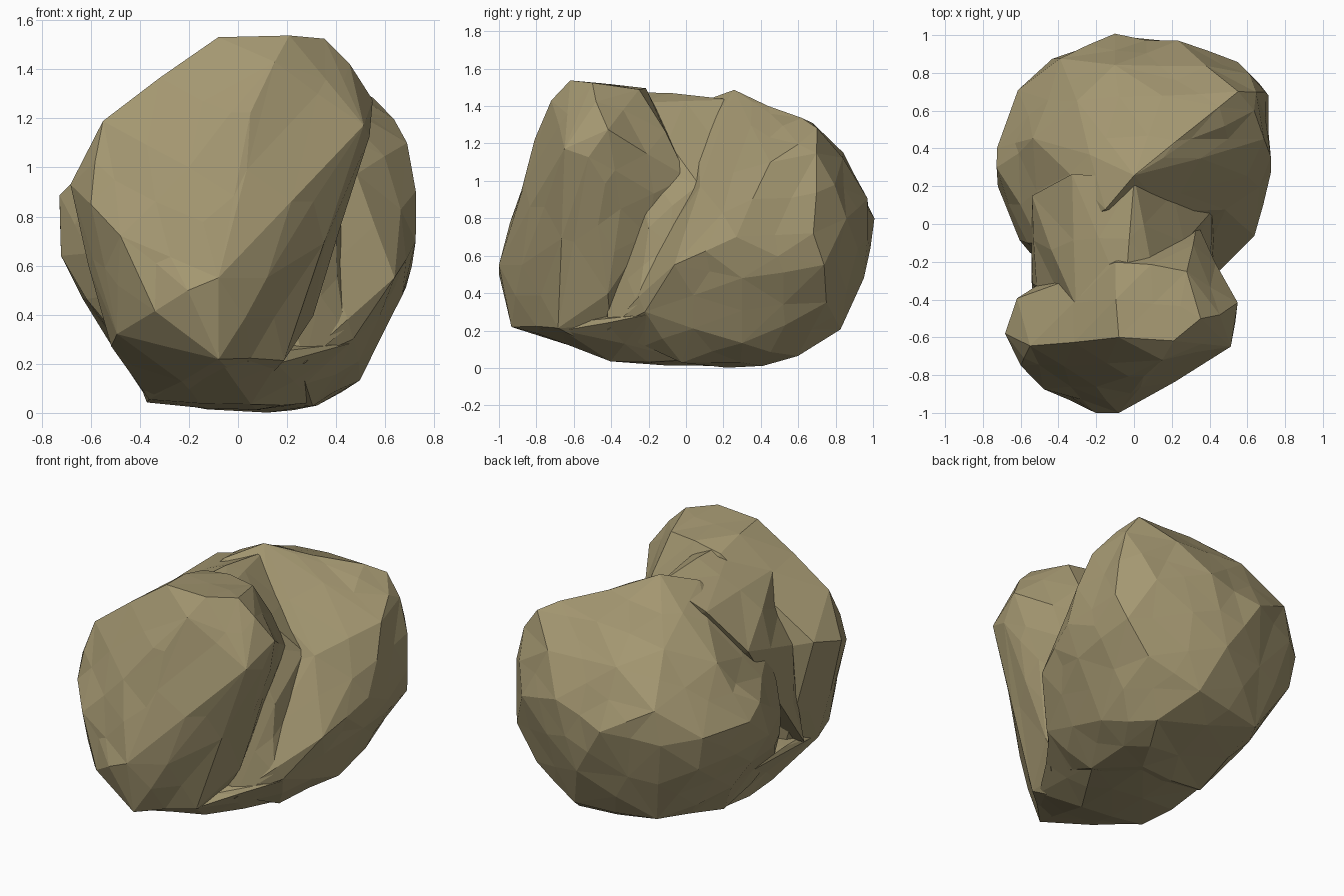
import bpy
import bmesh
import random
from mathutils import Vector

random.seed(4)

cube = bpy.data.objects.get("Cube")
if cube:
    bpy.data.objects.remove(cube, do_unlink=True)

# One dusty olive stone colour
stone = bpy.data.materials.new("olive_stone")
stone.use_nodes = True
stone_colour = (0.37, 0.31, 0.165, 1.0)
stone.diffuse_color = stone_colour
shader = next(n for n in stone.node_tree.nodes if n.type == "BSDF_PRINCIPLED")
shader.inputs["Base Color"].default_value = stone_colour
shader.inputs["Roughness"].default_value = 0.9


def chip_long_edges(bm, longest, bulge, rough):
    """Break long edges in two and nudge the new corners for chipped facets."""
    bm.normal_update()
    edges = [e for e in bm.edges if e.calc_length() > longest]
    old = set(bm.verts)
    bmesh.ops.subdivide_edges(bm, edges=edges, cuts=1)
    bmesh.ops.triangulate(bm, faces=bm.faces[:])
    bm.normal_update()
    for vert in bm.verts:
        if vert not in old:
            vert.co += vert.normal * (bulge + random.uniform(-rough, rough))


def hull_object(name, points, chipped=True):
    """Make a closed faceted lump wrapped around the given corners."""
    bm = bmesh.new()
    for point in points:
        bm.verts.new(Vector(point))
    result = bmesh.ops.convex_hull(bm, input=bm.verts[:])
    inner = set(result["geom_interior"]) | set(result["geom_unused"])
    loose = [g for g in inner if isinstance(g, bmesh.types.BMVert)]
    bmesh.ops.delete(bm, geom=loose, context="VERTS")
    bmesh.ops.recalc_face_normals(bm, faces=bm.faces[:])
    if chipped:
        chip_long_edges(bm, longest=0.34, bulge=0.008, rough=0.014)
    mesh = bpy.data.meshes.new(name)
    bm.to_mesh(mesh)
    bm.free()
    mesh.materials.append(stone)
    obj = bpy.data.objects.new(name, mesh)
    bpy.context.collection.objects.link(obj)
    return obj


def fuse(target, others):
    """Union the other lumps into the target and discard them."""
    for other in others:
        mod = target.modifiers.new(other.name, "BOOLEAN")
        mod.operation = "UNION"
        mod.solver = "EXACT"
        mod.object = other
    graph = bpy.context.evaluated_depsgraph_get()
    mesh = bpy.data.meshes.new_from_object(target.evaluated_get(graph))
    target.modifiers.clear()
    target.data = mesh
    for other in others:
        bpy.data.objects.remove(other, do_unlink=True)


# Tall front lobe, narrow at the foot and leaning towards +x at the crown
front_lobe = hull_object("front_lobe", [
    (-.08, -.6, 1.53), (.21, -.62, 1.54), (.35, -.5, 1.52), (.28, -.25, 1.49),
    (-.1, -.2, 1.47), (.45, -.48, 1.42), (.53, -.42, 1.27), (.52, -.52, 1.13),
    (.5, -.64, 1.17), (.15, -.72, 1.43), (.05, -.8, 1.22), (-.2, -.86, 1.0),
    (.23, -.77, .85), (.12, -.88, .55), (-.08, -1, .55), (-.2, -.98, .5),
    (-.08, -.92, .23), (-.33, -.92, .42), (-.47, -.86, .72), (-.6, -.75, .85),
    (-.68, -.58, .93), (-.61, -.4, .97), (-.54, -.64, 1.18), (-.48, -.72, .33),
    (-.5, -.58, .28), (-.37, -.36, .06), (.18, -.68, .22), (.05, -.4, .07),
    (.3, -.42, .4), (.42, -.35, .85), (.33, .0, 1.02), (.1, .05, .8),
])

# Broad rear lobe
rear_lobe = hull_object("rear_lobe", [
    (0, .26, 1.47), (-.15, .08, 1.42), (.3, .45, 1.36), (.45, .62, 1.33),
    (.15, .68, 1.31), (-.3, .65, 1.24), (-.52, .45, 1.13), (.55, .7, 1.28),
    (.64, .6, 1.2), (.65, .7, 1.15), (.69, .45, 1.1), (.5, .33, 1.14),
    (.72, .27, .7), (.71, .68, .72), (.67, .74, .55), (.62, -.05, .55),
    (.48, .08, .97), (.67, .3, .48), (.5, .3, .13), (.33, .6, .06),
    (.12, .22, 0), (.3, -.02, .04), (.47, -.22, .3), (.25, -.42, .2),
    (-.1, 1, .8), (.1, .95, .48), (.23, .95, .9), (.55, .86, .8),
    (.38, .83, 1.12), (-.1, .83, 1.14), (-.43, .87, .75), (-.38, .86, .95),
    (.2, .82, .21), (.52, .75, .35), (-.3, .72, .2), (-.58, .7, .57),
    (-.72, .4, .8), (-.72, .2, .64), (-.71, .3, .88), (-.6, .7, .78),
    (-.6, -.08, .65), (-.6, .25, .47), (-.53, .3, .3), (-.37, .15, .06),
    (-.48, -.2, .3), (-.5, -.1, 1),
])

# Saddle filling the waist: low on the +x side, nearly flush on the -x side
saddle = hull_object("saddle", [
    (-.05, -.4, 1.47), (0, .24, 1.43), (-.32, .25, 1.33), (-.3, -.42, 1.33),
    (.1, -.25, 1.42), (-.5, -.32, .95), (-.54, .15, 1.1), (-.54, -.3, .6),
    (-.52, -.42, .32), (.12, .15, 1.25), (.4, .06, .98), (.4, -.2, .75),
    (.42, -.26, .35), (.27, -.42, .2), (.3, -.1, 1.04),
])

# Underside bridging the foot of both lobes
underside = hull_object("underside", [
    (-.08, -.88, .22), (-.46, -.68, .3), (-.49, -.56, .28), (-.36, -.36, .06),
    (.16, -.66, .2), (.05, -.4, .05), (.27, -.4, .2), (.3, 0, .05),
    (.1, .2, .01), (-.36, .15, .06), (-.5, .1, .3), (.45, -.2, .28),
    (-.1, -.2, .4),
])

fuse(front_lobe, [rear_lobe, saddle, underside])
boulder = front_lobe
boulder.name = "boulder"
boulder.data.shade_flat()
